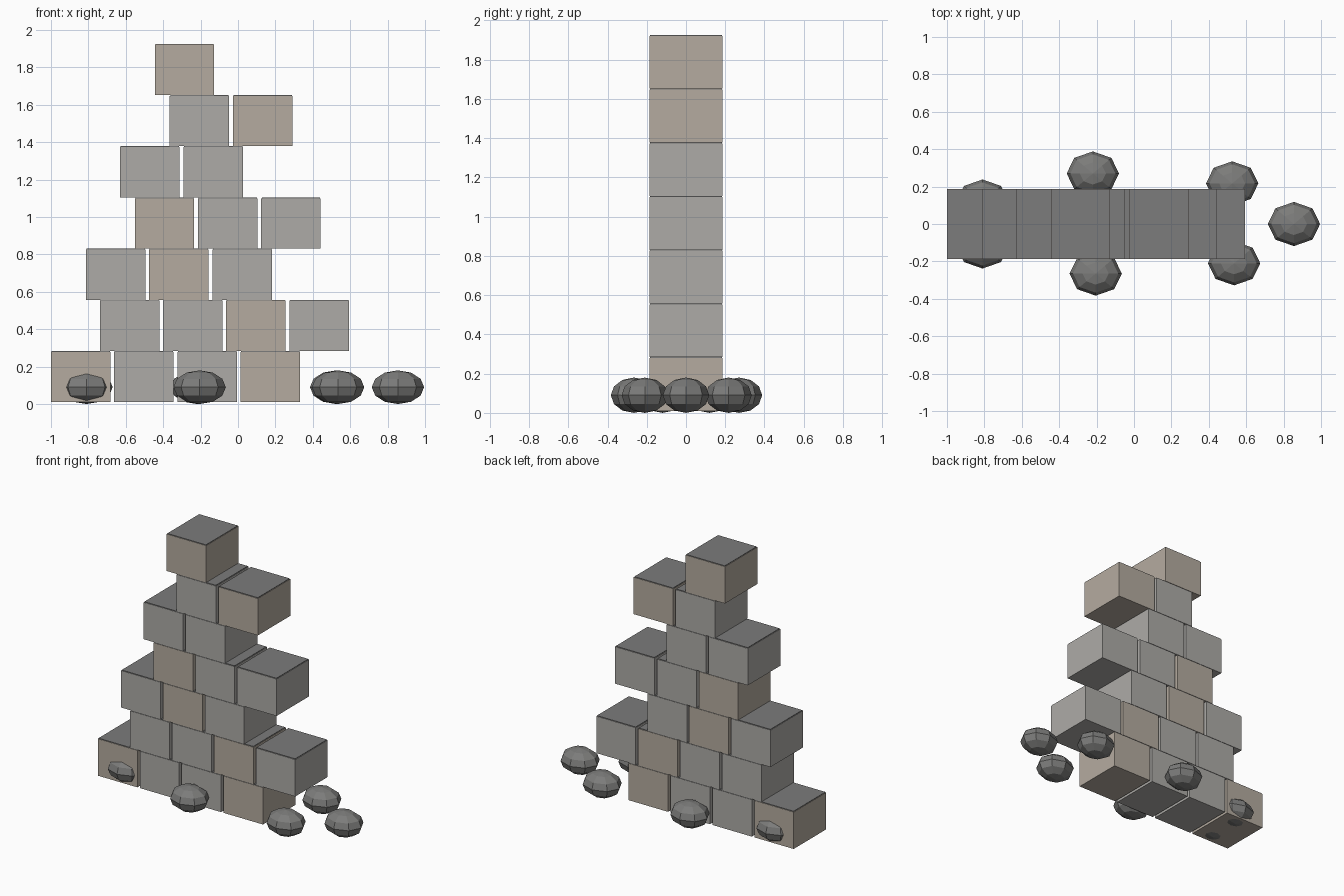
import bpy
from math import cos, sin, pi

if "Cube" in bpy.data.objects:
    bpy.data.objects.remove(bpy.data.objects["Cube"])


def material(name, rgb):
    m = bpy.data.materials.new(name)
    m.diffuse_color = (*rgb, 1)
    m.use_nodes = True
    m.node_tree.nodes["Principled BSDF"].inputs["Base Color"].default_value = m.diffuse_color
    return m


grey = material("grey_stone", (0.42, 0.41, 0.39))
tan = material("tan_stone", (0.46, 0.41, 0.35))
dark = material("dark_mortar", (0.20, 0.20, 0.20))
rock_grey = material("rock_grey", (0.20, 0.20, 0.195))


def box(name, x0, x1, depth, z0, z1, mat):
    bpy.ops.mesh.primitive_cube_add(size=1, location=((x0 + x1) / 2, 0, (z0 + z1) / 2))
    ob = bpy.context.object
    ob.name = name
    ob.scale = (x1 - x0, depth, z1 - z0)
    ob.data.materials.append(mat)


# Staggered courses: left end and number of blocks, bottom to top
rows = [(-1.0, 4), (-0.739, 4), (-0.813, 3), (-0.552, 3),
        (-0.63, 2), (-0.365, 2), (-0.445, 1)]
W, PITCH_X, PITCH_Z, DEPTH = 0.318, 0.338, 0.2737, 0.374
for r, (start, count) in enumerate(rows):
    z = 0.01 + r * PITCH_Z
    for i in range(count):
        x = start + i * PITCH_X
        # Stone block, every third one tan
        box(f"block_{r}_{i}", x, x + W, DEPTH, z, z + 0.269,
            tan if (r + i) % 3 == 0 else grey)
        # Thin mortar bed on top, slightly inset
        box(f"mortar_{r}_{i}", x + 0.003, x + W - 0.003, DEPTH - 0.006,
            z + 0.268, z + PITCH_Z, dark)

# Ring of flattened low-poly rocks around the base
rocks = [(0.855, 0.0), (0.525, 0.217), (-0.22, 0.27), (-0.81, 0.12),
         (-0.81, -0.12), (-0.205, -0.265), (0.535, -0.21)]
for i, (x, y) in enumerate(rocks):
    bpy.ops.mesh.primitive_uv_sphere_add(segments=8, ring_count=6, radius=1,
                                         location=(x, y, 0.09))
    ob = bpy.context.object
    ob.name = f"rock_{i}"
    ob.scale = (0.14, 0.118, 0.09)
    ob.data.materials.append(rock_grey)
